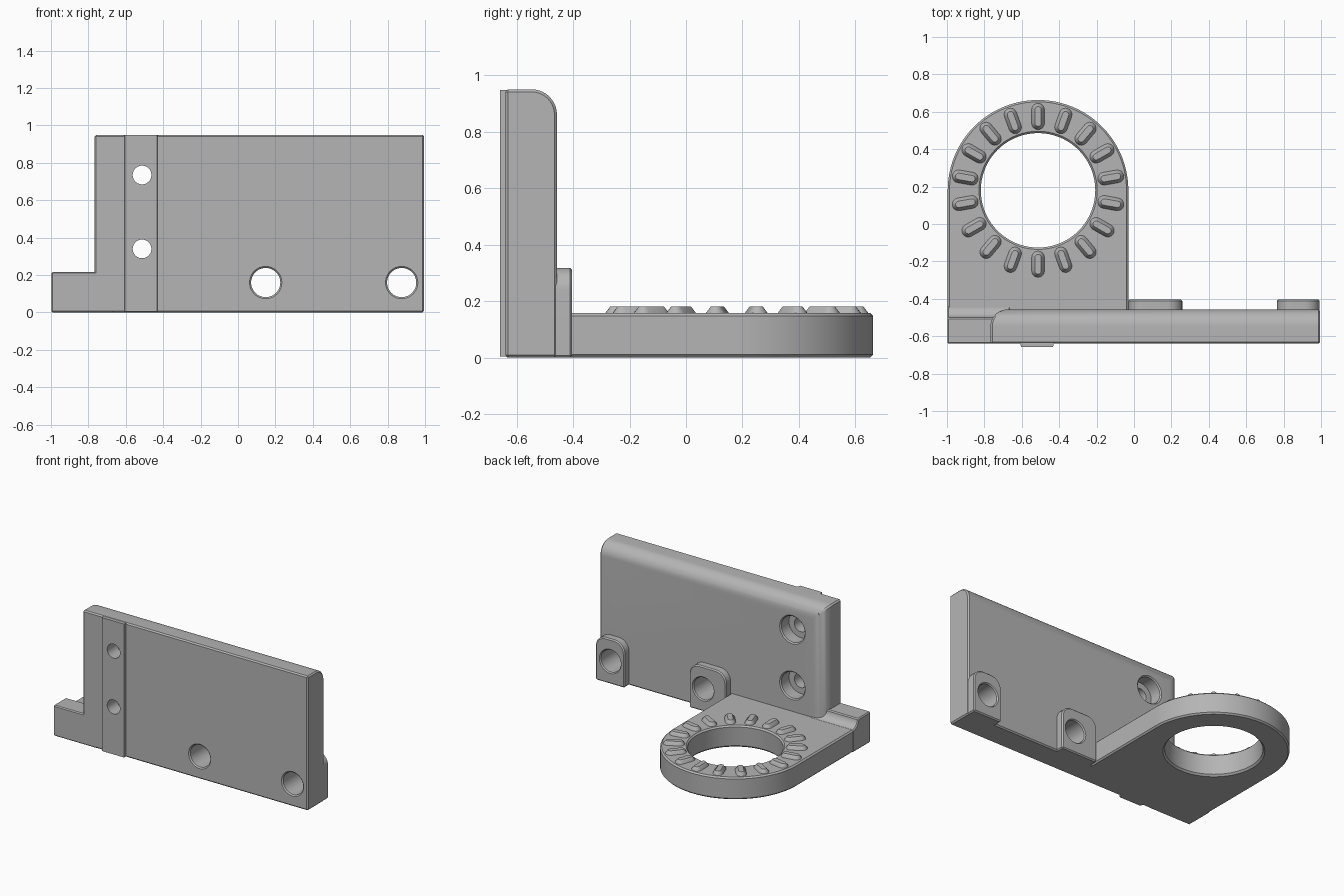
import bpy, bmesh, math
from math import sin, cos, pi, radians

cube = bpy.data.objects.get("Cube")
if cube:
    bpy.data.objects.remove(cube, do_unlink=True)

grey = bpy.data.materials.new("plain grey")
grey.use_nodes = True
grey.diffuse_color = (0.46, 0.46, 0.46, 1)
grey.node_tree.nodes["Principled BSDF"].inputs["Base Color"].default_value = (0.46, 0.46, 0.46, 1)


def add_loft(bm, rings):
    """Skin closed rings of equal length and cap both ends."""
    loops = [[bm.verts.new(p) for p in ring] for ring in rings]
    n = len(loops[0])
    for a, b in zip(loops, loops[1:]):
        for i in range(n):
            j = (i + 1) % n
            bm.faces.new((a[i], a[j], b[j], b[i]))
    bm.faces.new(loops[0])
    bm.faces.new(loops[-1])


def make(name, bm):
    bmesh.ops.recalc_face_normals(bm, faces=bm.faces)
    mesh = bpy.data.meshes.new(name)
    bm.to_mesh(mesh)
    bm.free()
    mesh.materials.append(grey)
    obj = bpy.data.objects.new(name, mesh)
    bpy.context.collection.objects.link(obj)
    return obj


def loft(name, rings):
    bm = bmesh.new()
    add_loft(bm, rings)
    return make(name, bm)


def arc(cx, cy, r, start, end, steps):
    return [(cx + r * cos(radians(start + (end - start) * i / steps)),
             cy + r * sin(radians(start + (end - start) * i / steps))) for i in range(steps + 1)]


def lathe_y(name, x, z, profile, n=48):
    return loft(name, [[(x + r * cos(2 * pi * i / n), y, z + r * sin(2 * pi * i / n))
                        for i in range(n)] for y, r in profile])


def activate(obj):
    bpy.ops.object.select_all(action='DESELECT')
    obj.select_set(True)
    bpy.context.view_layer.objects.active = obj


def finish(obj, chamfer=0.0, cutters=()):
    """Chamfer the sharp edges, cut the holes and smooth the curves."""
    activate(obj)
    if chamfer:
        m = obj.modifiers.new("chamfer", 'BEVEL')
        m.width, m.segments = chamfer, 1
        m.limit_method, m.angle_limit = 'ANGLE', radians(40)
        bpy.ops.object.modifier_apply(modifier=m.name)
    for c in cutters:
        m = obj.modifiers.new("hole", 'BOOLEAN')
        m.operation, m.solver, m.object = 'DIFFERENCE', 'EXACT', c
        bpy.ops.object.modifier_apply(modifier=m.name)
    bpy.ops.object.shade_smooth_by_angle(angle=radians(30))


FRONT, BACK, TOP, BOSS_BACK = -0.64, -0.457, 0.95, -0.403
RING_X, RING_Y, RING_R, BASE_TOP = -0.513, 0.18, 0.483, 0.157

# Hole cutters: two wide through holes, two counterbored screw holes
wide = [lathe_y("wide_hole_cutter", x, 0.16,
                [(-0.7, 0.15), (FRONT + 0.008, 0.078), (BOSS_BACK - 0.008, 0.078), (-0.35, 0.131)])
        for x in (0.148, 0.875)]
screw = [lathe_y("screw_hole_cutter", RING_X, z,
                 [(-0.8, 0.05), (-0.55, 0.05), (-0.55, 0.092), (-0.465, 0.092), (-0.44, 0.117)])
         for z in (0.735, 0.34)]

# Upright plate with rounded top back and right back edges
bm = bmesh.new()
add_loft(bm, [[(-0.767, FRONT, z), (0.995, FRONT, z), (0.995, BACK, z), (-0.767, BACK, z)]
              for z in (0, TOP)])
rounded = [e for e in bm.edges
           if all(v.co.y > -0.5 for v in e.verts)
           and (all(v.co.z > 0.5 for v in e.verts) or all(v.co.x < 0 for v in e.verts))]
bmesh.ops.bevel(bm, geom=rounded, offset=0.09, segments=10, profile=0.5, affect='EDGES')
finish(make("upright_plate", bm), 0.009, wide + screw)

# Raised strip on the front with sloped sides
strip = loft("front_strip", [[(-0.612, FRONT + 0.02, z), (-0.604, -0.658, z),
                              (-0.433, -0.658, z), (-0.425, FRONT + 0.02, z)]
                             for z in (0.004, TOP - 0.002)])
finish(strip, 0, screw)

# Bosses behind the wide holes
for side, x0, x1, hole in (("right", -0.03, 0.258, wide[0]), ("left", 0.765, 0.992, wide[1])):
    top = 0.318
    outline = ([(x0, 0), (x1, 0)] + arc(x1 - 0.08, top - 0.08, 0.08, 0, 90, 8)
               + arc(x0 + 0.08, top - 0.08, 0.08, 90, 180, 8))
    boss = loft(side + "_boss", [[(x, y, z) for x, z in outline] for y in (-0.52, BOSS_BACK)])
    finish(boss, 0.008, [hole])

# Flat tongue with a round end and a large chamfered hole
outline = [(RING_X - RING_R, FRONT + 0.002), (RING_X + RING_R, FRONT + 0.002)]
outline += arc(RING_X, RING_Y, RING_R, 0, 180, 48)
tongue = loft("ring_tongue", [[(x, y, z) for x, y in outline] for z in (0, BASE_TOP)])
bore_profile = [(-0.1, 0.425), (0.012, 0.313), (BASE_TOP - 0.01, 0.306), (0.25, 0.409)]
bore = loft("bore_cutter", [[(x, y, z) for x, y in arc(RING_X, RING_Y, r, 0, 355, 71)]
                            for z, r in bore_profile])
finish(tongue, 0.01, [bore])

# Raised ledge beside the plate, blending down to the tongue
outline = [(FRONT, 0), (-0.44, 0), (-0.44, 0.15)]
outline += arc(-0.44, 0.217, 0.06, 270, 180, 8) + [(FRONT, 0.217)]
ledge = loft("side_ledge", [[(x, y, z) for y, z in outline] for x in (-0.998, -0.66)])
finish(ledge, 0.007)

# Ring of tapered locking ridges on the tongue
bm = bmesh.new()
for k in range(18):
    a = radians(90 + k * 20)
    rings = []
    for z, half, r in ((BASE_TOP - 0.01, 0.036, 0.036), (BASE_TOP + 0.002, 0.036, 0.034),
                       (0.181, 0.036, 0.017)):
        slot = arc(0.395 + half, 0, r, -90, 90, 8) + arc(0.395 - half, 0, r, 90, 270, 8)
        rings.append([(RING_X + u * cos(a) - v * sin(a), RING_Y + u * sin(a) + v * cos(a), z)
                      for u, v in slot])
    add_loft(bm, rings)
finish(make("locking_ridges", bm))

for c in wide + screw + [bore]:
    bpy.data.objects.remove(c, do_unlink=True)
